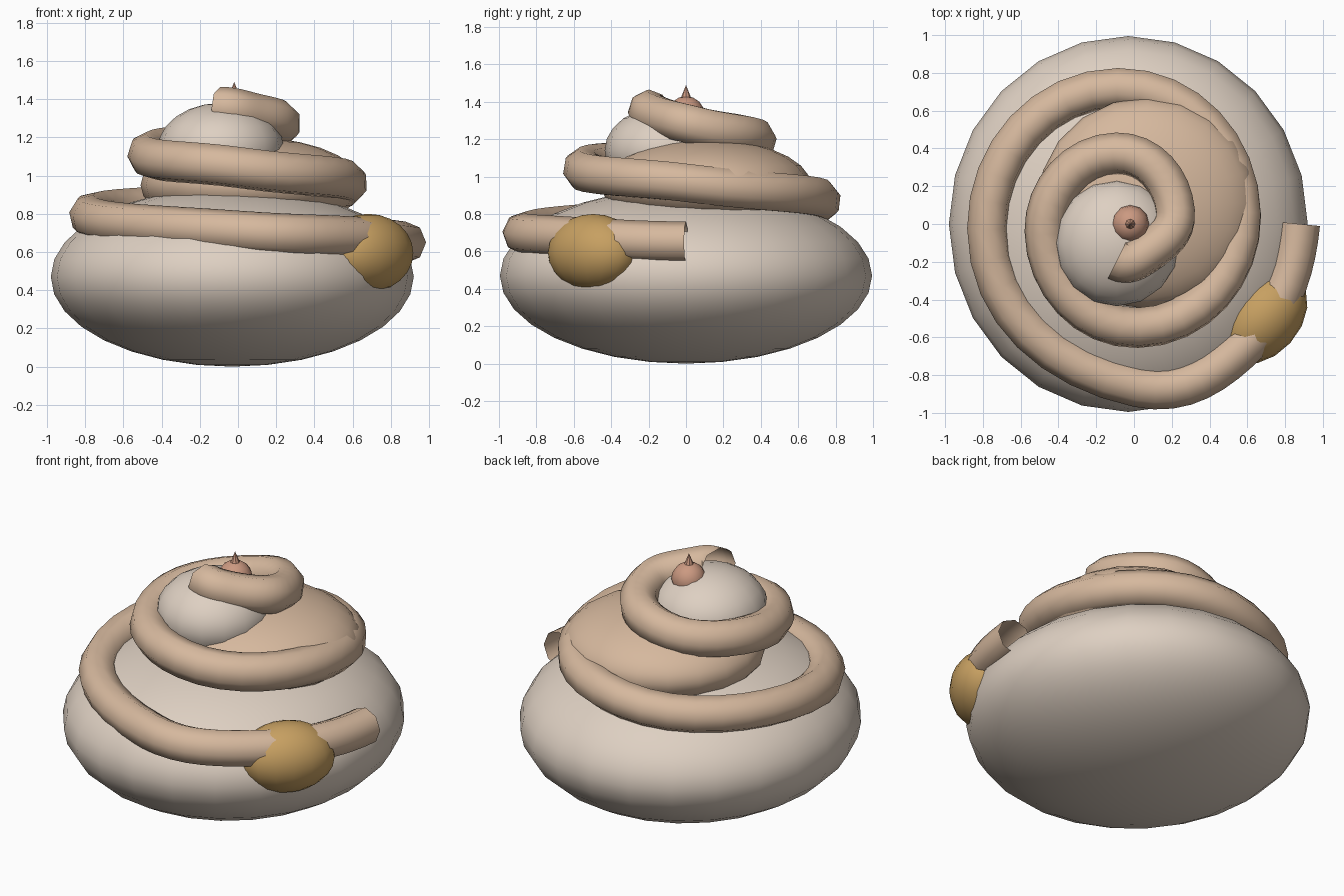
import bpy
import math

cube = bpy.data.objects.get("Cube")
if cube:
    bpy.data.objects.remove(cube, do_unlink=True)


def material(name, rgb):
    m = bpy.data.materials.new(name)
    m.use_nodes = True
    color = (*rgb, 1.0)
    m.diffuse_color = color
    m.node_tree.nodes["Principled BSDF"].inputs["Base Color"].default_value = color
    return m


cream = material("cream", (0.73, 0.63, 0.54))
tan = material("tan", (0.67, 0.48, 0.34))
gold = material("gold", (0.57, 0.35, 0.12))
rose = material("rose", (0.60, 0.32, 0.22))


def finish(name, mat, smooth=True):
    ob = bpy.context.object
    ob.name = name
    ob.data.materials.clear()
    ob.data.materials.append(mat)
    if smooth:
        bpy.ops.object.shade_smooth()
    return ob


def blob(name, mat, center, radii, segments, rings, turn=0):
    bpy.ops.mesh.primitive_uv_sphere_add(segments=segments, ring_count=rings, radius=1,
                                         location=center, rotation=(0, 0, turn))
    bpy.context.object.scale = radii
    return finish(name, mat)


# Stacked squashed mounds
blob("base_mound", cream, (-0.03, 0, 0.47), (0.95, 0.995, 0.47), 24, 16)
blob("middle_mound", tan, (0.07, 0.11, 0.95), (0.58, 0.56, 0.25), 20, 14)
blob("top_mound", cream, (-0.09, -0.1, 1.14), (0.33, 0.335, 0.24), 16, 12)

# Side lump under the loose end of the coil
blob("side_lump", gold, (0.68, -0.495, 0.595), (0.2, 0.28, 0.205), 16, 12, math.radians(-42))

# Ball and pointed tip
blob("tip_ball", rose, (-0.02, 0, 1.33), (0.1, 0.1, 0.1), 12, 8)
bpy.ops.mesh.primitive_cone_add(vertices=8, radius1=0.032, radius2=0, depth=0.08,
                                location=(-0.02, 0, 1.45))
finish("tip_point", rose, smooth=False)

# Open-ended tube winding up round the mounds
path = [
    (0.875, 0, 0.65), (0.62, -0.61, 0.675), (0.02, -0.86, 0.705), (-0.775, -0.02, 0.79),
    (-0.08, 0.72, 0.87), (0.57, 0.05, 0.96), (0.02, -0.55, 1.04),
    (-0.47, -0.04, 1.11), (-0.09, 0.375, 1.19), (0.22, 0.06, 1.27),
    (0.07, -0.15, 1.325), (-0.09, -0.19, 1.355),
]
curve = bpy.data.curves.new("coil", "CURVE")
curve.dimensions = "3D"
curve.resolution_u = 8
curve.bevel_depth = 0.11
curve.bevel_resolution = 2
curve.use_fill_caps = False
spline = curve.splines.new("BEZIER")
spline.bezier_points.add(len(path) - 1)
for point, co in zip(spline.bezier_points, path):
    point.co = co
    point.handle_left_type = point.handle_right_type = "AUTO"

# End tangents follow the winding direction
first, last = spline.bezier_points[0], spline.bezier_points[-1]
for point, (dx, dy) in ((first, (-0.02, -0.2)), (last, (0.06, -0.03))):
    point.handle_left_type = point.handle_right_type = "FREE"
    x, y, z = point.co
    point.handle_right = (x + dx, y + dy, z)
    point.handle_left = (x + dx, y + dy, z)

coil = bpy.data.objects.new("coil", curve)
bpy.context.collection.objects.link(coil)
bpy.ops.object.select_all(action="DESELECT")
coil.select_set(True)
bpy.context.view_layer.objects.active = coil
bpy.ops.object.convert(target="MESH")
finish("coil", tan)
